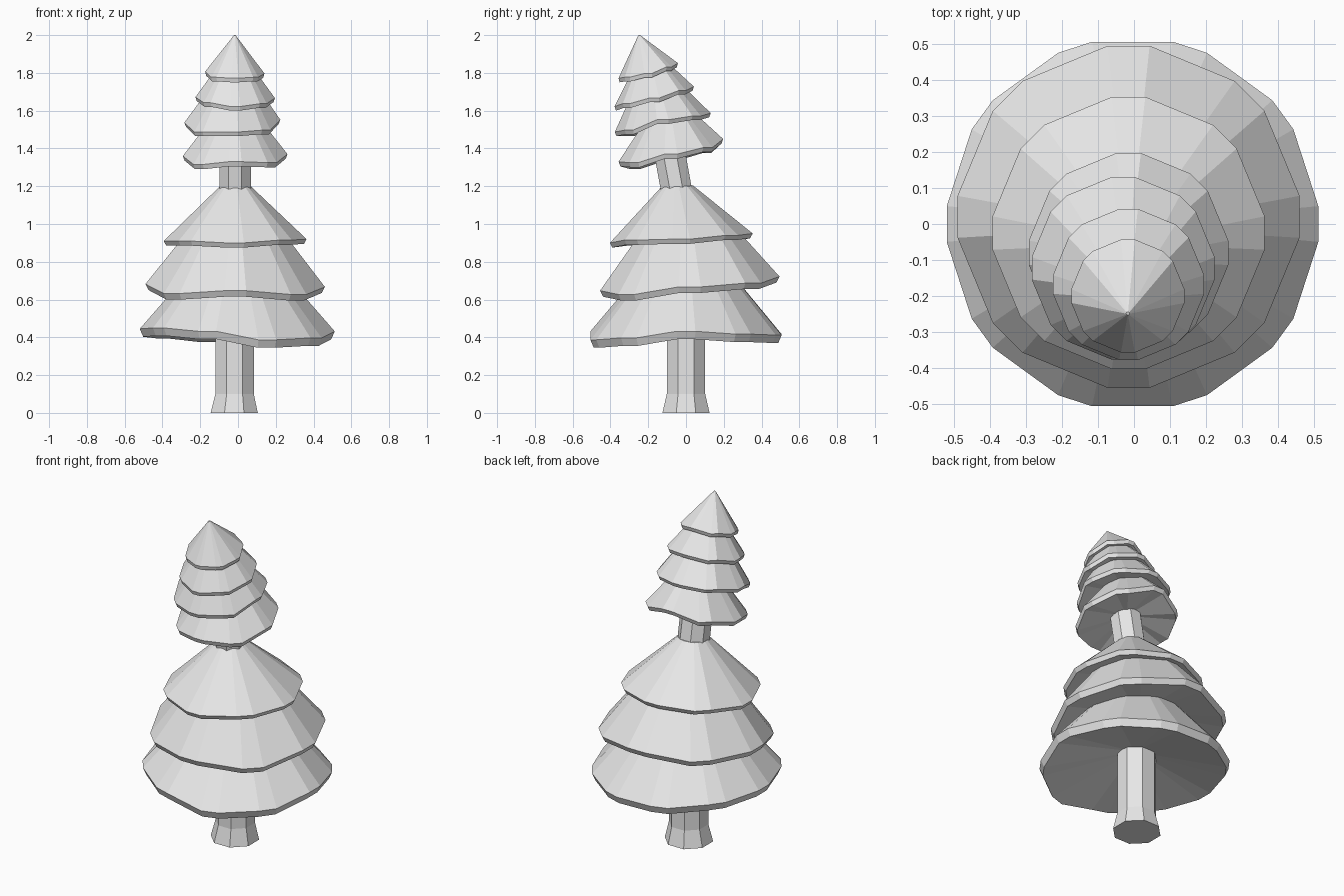
import bpy, bmesh, math
from mathutils import Vector

cube = bpy.data.objects.get("Cube")
if cube:
    bpy.data.objects.remove(cube, do_unlink=True)

GREY = (0.8, 0.8, 0.8, 1)
mat = bpy.data.materials.new("pale grey")
mat.use_nodes = True
mat.diffuse_color = GREY
mat.node_tree.nodes["Principled BSDF"].inputs["Base Color"].default_value = GREY


def loft(name, rings, bottom=None):
    """Skin closed rings from bottom to top; fan the base to a point if one is given."""
    bm = bmesh.new()
    loops = [[bm.verts.new(p) for p in ring] for ring in rings]
    n = len(loops[0])
    for low, high in zip(loops, loops[1:]):
        for i in range(n):
            j = (i + 1) % n
            bm.faces.new((low[i], low[j], high[j], high[i]))
    bm.faces.new(loops[-1])
    if bottom:
        hub = bm.verts.new(bottom)
        for i in range(n):
            bm.faces.new((hub, loops[0][(i + 1) % n], loops[0][i]))
    else:
        bm.faces.new(loops[0][::-1])
    bmesh.ops.recalc_face_normals(bm, faces=bm.faces)
    mesh = bpy.data.meshes.new(name)
    bm.to_mesh(mesh)
    bm.free()
    mesh.materials.append(mat)
    obj = bpy.data.objects.new(name, mesh)
    bpy.context.collection.objects.link(obj)


def trunk(name, sections):
    """Octagonal trunk through (x, y, z, radius) sections."""
    angles = [math.radians(45 * k + 22.5) for k in range(8)]
    loft(name, [[(x + r * math.cos(a), y + r * math.sin(a), z) for a in angles]
                for x, y, z, r in sections])


def tier(name, centre, radius, base, wave, thick, apex, cut, hollow, chamfer=7):
    """Wavy skirt of branches; wave gives the rim height (hundredths) at each chamfered corner."""
    low, high = [], []
    r = radius / math.cos(math.radians(chamfer))
    for k, lift in enumerate(wave):
        c = Vector((*centre, base + 0.01 * lift))
        for nudge in (-chamfer, chamfer):
            a = math.radians(360 * k / len(wave) + nudge)
            d = Vector((math.cos(a), math.sin(a), 0)) * r
            low.append(c + d * 0.965)
            high.append(c + d + Vector((0, 0, thick)))
    top = [p.lerp(Vector(apex), cut) for p in high]
    hub = (*centre, base + 0.01 * sum(wave) / len(wave) + hollow)
    loft(name, [low, high, top], hub)


# Trunks
trunk("lower_trunk", [(-0.02, 0, 0, 0.135), (-0.018, 0, 0.1, 0.11), (-0.018, 0, 0.55, 0.11)])
trunk("upper_trunk", [(-0.015, -0.045, 1.15, 0.09), (-0.015, -0.1, 1.45, 0.09)])

# Lower branches
tier("bottom_skirt", (-0.004, 0), 0.516, 0.3,
     (9, 7.5, 7, 7.5, 9.5, 10.3, 10.8, 9, 4.5, 5.5), 0.042,
     (-0.01, 0, 1.03), 0.6, 0.12, 5.5)
tier("middle_skirt", (-0.015, 0.02), 0.475, 0.6,
     (3.5, 5.5, 9, 6, 5, 0, 1.5, -0.5), 0.032, (-0.01, -0.01, 1.28), 0.6, 0.1)
tier("upper_skirt", (-0.015, -0.025), 0.378, 0.8,
     (9.5, 11.5, 12.5, 11, 8.5, 8.5, 7.5, 9), 0.025, (-0.015, -0.055, 1.278), 0.776, 0.08)

# Leaning crown
tier("crown_skirt_1", (-0.015, -0.08), 0.277, 1.3,
     (4.5, 8, 12.5, 7.5, 3.5, -1, 0.5, 0), 0.025, (-0.015, -0.1, 1.72), 0.55, 0.05)
tier("crown_skirt_2", (-0.03, -0.123), 0.254, 1.4,
     (13, 15, 16.5, 15, 11.5, 6.5, 6.5, 7.5), 0.022, (-0.017, -0.19, 1.9), 0.5, 0.05)
tier("crown_skirt_3", (-0.015, -0.168), 0.21, 1.6,
     (4.5, 8.5, 10.5, 8.5, 5, 2, 0, 1.5), 0.022, (-0.017, -0.21, 1.96), 0.55, 0.04)
tier("crown_tip", (-0.017, -0.2), 0.157, 1.7,
     (7.5, 11, 13, 11, 8.5, 5.5, 5, 5.5), 0.022, (-0.017, -0.25, 2.005), 0.97, 0.03)
